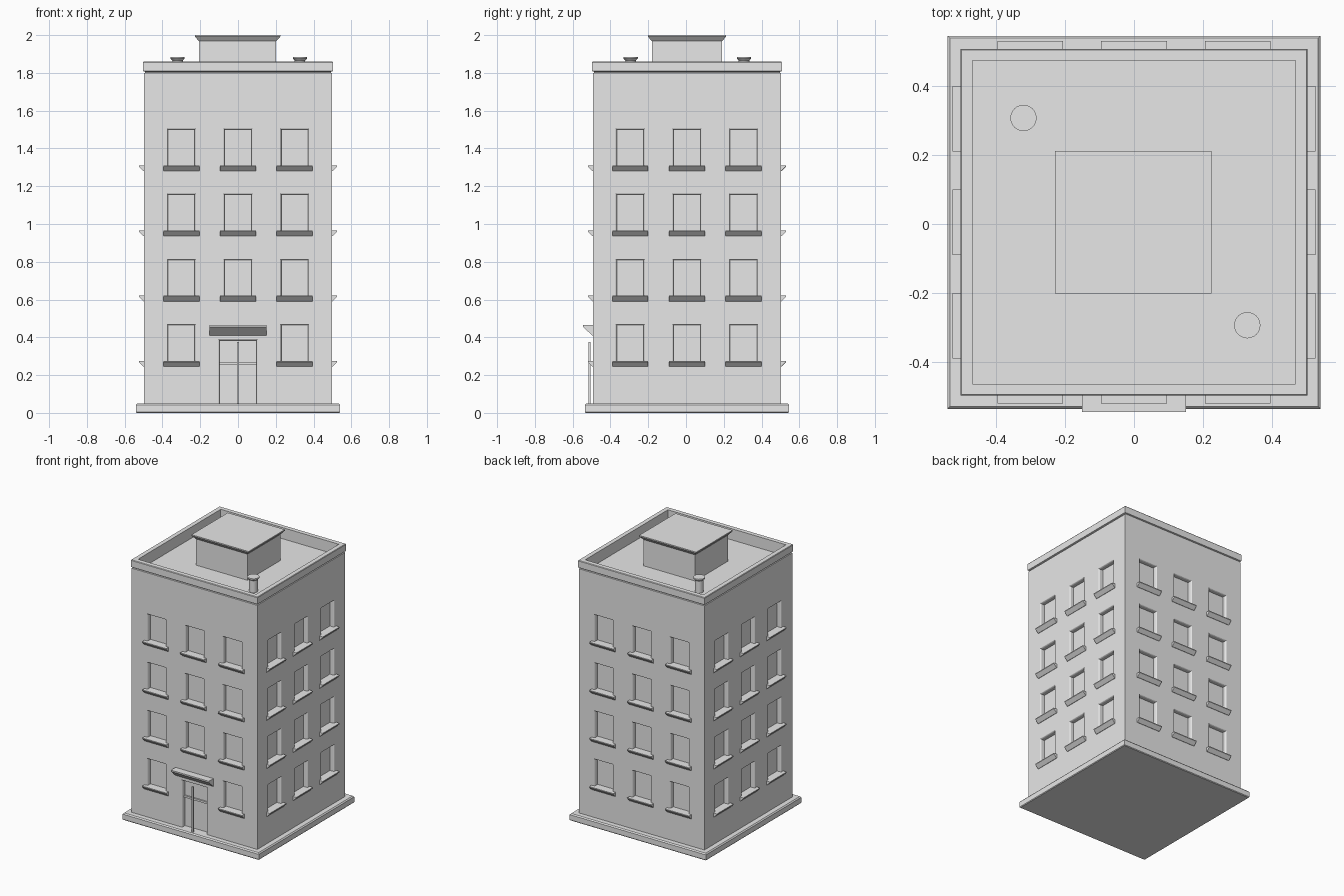
import bpy
import bmesh
import math
from mathutils import Matrix, Vector

if "Cube" in bpy.data.objects:
    bpy.data.objects.remove(bpy.data.objects["Cube"], do_unlink=True)

GREY = (0.8, 0.8, 0.8, 1.0)
plaster = bpy.data.materials.new("plain_grey")
plaster.use_nodes = True
plaster.diffuse_color = GREY
plaster.node_tree.nodes["Principled BSDF"].inputs["Base Color"].default_value = GREY

CENTRE = Vector((0, 0.005, 0))
WALL = 0.498
COLUMNS = (-0.3, 0, 0.3)
FLOOR_STEP = 0.345
SILL_TOP = 0.276


def skin(bm, rings, matrix=Matrix(), loop=False):
    """Join matching rings of points with quads, capped or looped."""
    rows = [[bm.verts.new(matrix @ Vector(p)) for p in ring] for ring in rings]
    n = len(rows[0])
    pairs = list(zip(rows, rows[1:]))
    if loop:
        pairs.append((rows[-1], rows[0]))
    else:
        bm.faces.new(rows[0])
        bm.faces.new(rows[-1])
    for a, b in pairs:
        for i in range(n):
            j = (i + 1) % n
            bm.faces.new((a[i], a[j], b[j], b[i]))


def finish(name, bm):
    bmesh.ops.recalc_face_normals(bm, faces=bm.faces)
    mesh = bpy.data.meshes.new(name)
    bm.to_mesh(mesh)
    bm.free()
    mesh.materials.append(plaster)
    obj = bpy.data.objects.new(name, mesh)
    bpy.context.collection.objects.link(obj)
    return obj


def rect(hx, hy, z):
    return [(-hx, -hy, z), (hx, -hy, z), (hx, hy, z), (-hx, hy, z)]


def circle(r, z, n=24):
    return [(r * math.cos(math.tau * i / n), r * math.sin(math.tau * i / n), z)
            for i in range(n)]


def solid(name, rings, centre=CENTRE, loop=False):
    bm = bmesh.new()
    skin(bm, rings, Matrix.Translation(centre), loop)
    return finish(name, bm)


def side_matrix(k):
    return Matrix.Translation(CENTRE) @ Matrix.Rotation(k * math.pi / 2, 4, "Z")


def opening(bm, matrix, x, half, bottom, top):
    """Recess cutter with a softened outer lip."""
    rings = []
    for depth, grow in ((0.032, 0), (0.008, 0), (0.002, 0.003), (-0.002, 0.009), (-0.03, 0.009)):
        y = depth - WALL
        lo, hi = bottom - grow, top + grow
        w = half + grow
        rings.append([(x - w, y, lo), (x + w, y, lo), (x + w, y, hi), (x - w, y, hi)])
    skin(bm, rings, matrix)


def ledge(bm, matrix, x, half, profile):
    """Extrude an (out, z) profile sideways along a wall."""
    skin(bm, [[(x + s * half, -WALL - out, z) for out, z in profile] for s in (-1, 1)], matrix)


# Ground slab
solid("base_slab", [rect(h, h, z) for h, z in
                    ((0.536, 0), (0.54, 0.005), (0.54, 0.042), (0.533, 0.05))])

# Walls with recessed windows and door, and the window sills
walls = solid("walls", [rect(WALL, WALL, 0.045), rect(WALL, WALL, 1.78)])
cuts, sills = bmesh.new(), bmesh.new()
for k in range(4):
    m = side_matrix(k)
    for floor in range(4):
        z = SILL_TOP + floor * FLOOR_STEP
        for x in COLUMNS:
            if k == 0 and floor == 0 and x == 0:
                opening(cuts, m, 0, 0.097, 0.03, 0.384)
                continue
            opening(cuts, m, x, 0.071, z - 0.006, z + 0.225 - 0.036)
            ledge(sills, m, x, 0.095, ((-0.034, z), (0.027, z), (0.027, z - 0.006),
                                       (0.003, z - 0.03), (-0.034, z - 0.03)))
cutter = finish("opening_cutter", cuts)
cutter.hide_render = True
finish("window_sills", sills)

cut = walls.modifiers.new("openings", "BOOLEAN")
cut.operation = "DIFFERENCE"
cut.solver = "EXACT"
cut.object = cutter
graph = bpy.context.evaluated_depsgraph_get()
carved = bpy.data.meshes.new_from_object(walls.evaluated_get(graph))
walls.modifiers.clear()
walls.data = carved
bpy.data.objects.remove(cutter, do_unlink=True)

# Entrance canopy, door bars
front = side_matrix(0)
bm = bmesh.new()
ledge(bm, front, 0, 0.15, ((-0.01, 0.465), (0.052, 0.465), (0.052, 0.455),
                           (0.003, 0.41), (-0.01, 0.41)))
finish("entrance_canopy", bm)
bm = bmesh.new()
ledge(bm, front, 0, 0.1, ((-0.034, 0.27), (-0.022, 0.27), (-0.022, 0.256), (-0.034, 0.256)))
finish("door_crossbar", bm)
bm = bmesh.new()
ledge(bm, front, 0, 0.006, ((0.012, 0.375), (0.024, 0.375), (0.024, 0.045), (0.012, 0.045)))
finish("door_post", bm)

# Parapet with a shadow groove around the sunken roof
solid("parapet", [rect(h, h, z) for h, z in
                  ((WALL, 1.775), (WALL, 1.799), (0.492, 1.801), (0.492, 1.806),
                   (0.502, 1.809), (0.502, 1.856), (0.499, 1.86), (0.468, 1.86),
                   (0.468, 1.775))], loop=True)

# Rooftop stair house with a flared cap
HOUSE = Vector((-0.002, 0.005, 0))
solid("roof_house", [rect(0.204, 0.186, 1.775), rect(0.204, 0.186, 1.972)], HOUSE)
solid("roof_house_cap", [rect(hx, hy, z) for hx, hy, z in
                         ((0.205, 0.187, 1.968), (0.226, 0.206, 1.992),
                          (0.226, 0.206, 2.0))], HOUSE)

# Roof vents
for side, x, y in (("right", -0.32, 0.307), ("left", 0.328, -0.293)):
    vent = solid(side + "_roof_vent", [circle(r, z) for r, z in
                 ((0.028, 1.775), (0.028, 1.866), (0.038, 1.876), (0.038, 1.885))],
                 Vector((x, y, 0)))
    bpy.ops.object.select_all(action="DESELECT")
    vent.select_set(True)
    bpy.context.view_layer.objects.active = vent
    bpy.ops.object.shade_smooth_by_angle(angle=math.radians(30))
